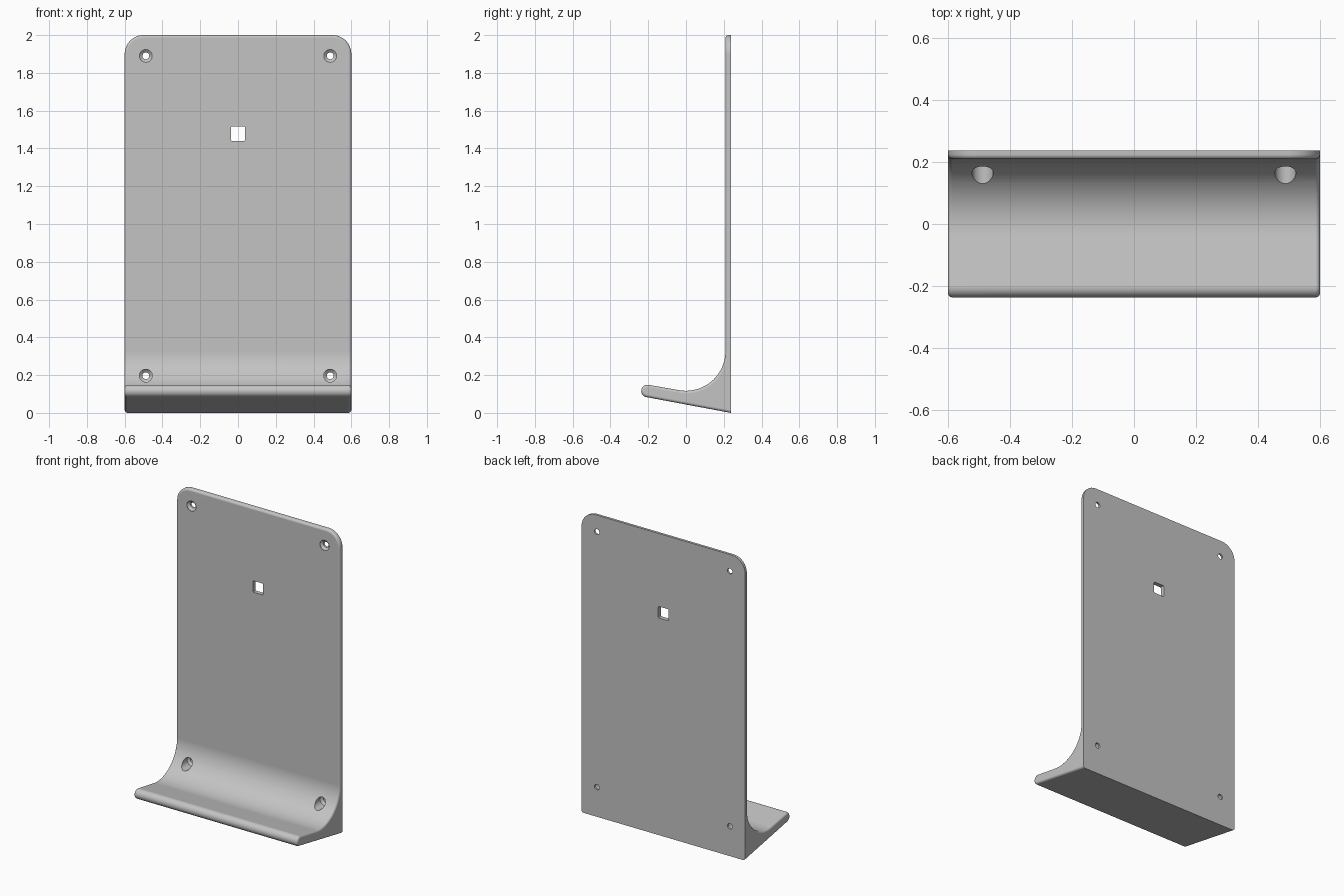
import bpy, bmesh, math
from mathutils import Matrix, Vector

cube = bpy.data.objects.get("Cube")
if cube:
    bpy.data.objects.remove(cube)

HALF_W, HEIGHT = 0.6, 2.0
BACK, FRONT = 0.237, 0.209        # plate back and front planes
TILT = math.radians(10)           # shelf slope
FILLET_R, LIP_R = 0.21, 0.033

grey = bpy.data.materials.new("plain grey")
grey.use_nodes = True
colour = (0.55, 0.55, 0.55, 1)
grey.diffuse_color = colour
grey.node_tree.nodes["Principled BSDF"].inputs["Base Color"].default_value = colour


def arc(cy, cz, r, start, end, steps):
    return [(cy + r * math.cos(start + (end - start) * i / steps),
             cz + r * math.sin(start + (end - start) * i / steps))
            for i in range(steps + 1)]


def to_object(name, bm):
    bmesh.ops.recalc_face_normals(bm, faces=bm.faces[:])
    mesh = bpy.data.meshes.new(name)
    bm.to_mesh(mesh)
    bm.free()
    mesh.materials.append(grey)
    obj = bpy.data.objects.new(name, mesh)
    bpy.context.collection.objects.link(obj)
    return obj


# Side profile: plate, concave fillet, sloping shelf with round lip
down = -math.pi / 2
profile = [(BACK, 0), (BACK, HEIGHT), (FRONT, HEIGHT)]
profile += arc(FRONT - FILLET_R, 0.327, FILLET_R, 0, down - TILT, 24)
profile += arc(-0.204, 0.116, LIP_R, math.pi / 2 - TILT, math.pi * 1.5 - TILT, 14)

bm = bmesh.new()
face = bm.faces.new([bm.verts.new((-HALF_W, y, z)) for y, z in profile])
ext = bmesh.ops.extrude_face_region(bm, geom=[face])
bmesh.ops.translate(bm, vec=(2 * HALF_W, 0, 0),
                    verts=[v for v in ext["geom"] if isinstance(v, bmesh.types.BMVert)])
bmesh.ops.recalc_face_normals(bm, faces=bm.faces[:])

# Round the two top corners of the plate
corners = [e for e in bm.edges
           if all(v.co.z > HEIGHT - 0.001 for v in e.verts)
           and abs(e.verts[0].co.x - e.verts[1].co.x) < 0.001]
bmesh.ops.bevel(bm, geom=corners, offset=0.1, segments=12, profile=0.5, affect="EDGES")

# Soften the outline everywhere except the flat back
bm.normal_update()
outline = [e for e in bm.edges
           if e.calc_face_angle(0) > math.radians(50)
           and not all(v.co.y > BACK - 0.001 for v in e.verts)]
bmesh.ops.bevel(bm, geom=outline, offset=0.015, segments=4, profile=0.5, affect="EDGES")
holder = to_object("wall_holder", bm)


# Screw hole cutter: wide bore, countersink, narrow shaft
def screw_cutter(name, x, z):
    bm = bmesh.new()
    rings = []
    for y, r in ((-0.05, 0.034), (FRONT + 0.003, 0.034),
                 (FRONT + 0.016, 0.018), (BACK + 0.05, 0.018)):
        rings.append([bm.verts.new((x + r * math.cos(a), y, z + r * math.sin(a)))
                      for a in (math.tau * i / 32 for i in range(32))])
    for lower, upper in zip(rings, rings[1:]):
        for i in range(32):
            j = (i + 1) % 32
            bm.faces.new((lower[i], lower[j], upper[j], upper[i]))
    bm.faces.new(rings[0])
    bm.faces.new(rings[-1])
    return to_object(name, bm)


cutters = [screw_cutter("screw_hole_cutter", x, z)
           for x in (-0.488, 0.488) for z in (0.197, 1.89)]

# Square slot cutter with softened corners
bm = bmesh.new()
bmesh.ops.create_cube(bm, size=1, matrix=Matrix.Translation((0, FRONT, 1.478))
                      @ Matrix.Diagonal(Vector((0.076, 0.3, 0.076, 1))))
long_edges = [e for e in bm.edges if e.calc_length() > 0.2]
bmesh.ops.bevel(bm, geom=long_edges, offset=0.006, segments=3, profile=0.5, affect="EDGES")
cutters.append(to_object("square_slot_cutter", bm))

# Cut the holes, then discard the cutters
bpy.ops.object.select_all(action="DESELECT")
bpy.context.view_layer.objects.active = holder
holder.select_set(True)
for cutter in cutters:
    cutter.hide_render = True
    mod = holder.modifiers.new("cut", "BOOLEAN")
    mod.operation, mod.solver, mod.object = "DIFFERENCE", "EXACT", cutter
    bpy.ops.object.modifier_apply(modifier=mod.name)
    bpy.data.objects.remove(cutter)

# Smooth the curves, keep the flats flat
bpy.ops.object.shade_smooth_by_angle(angle=math.radians(30))
weighted = holder.modifiers.new("flat faces", "WEIGHTED_NORMAL")
weighted.keep_sharp = True
